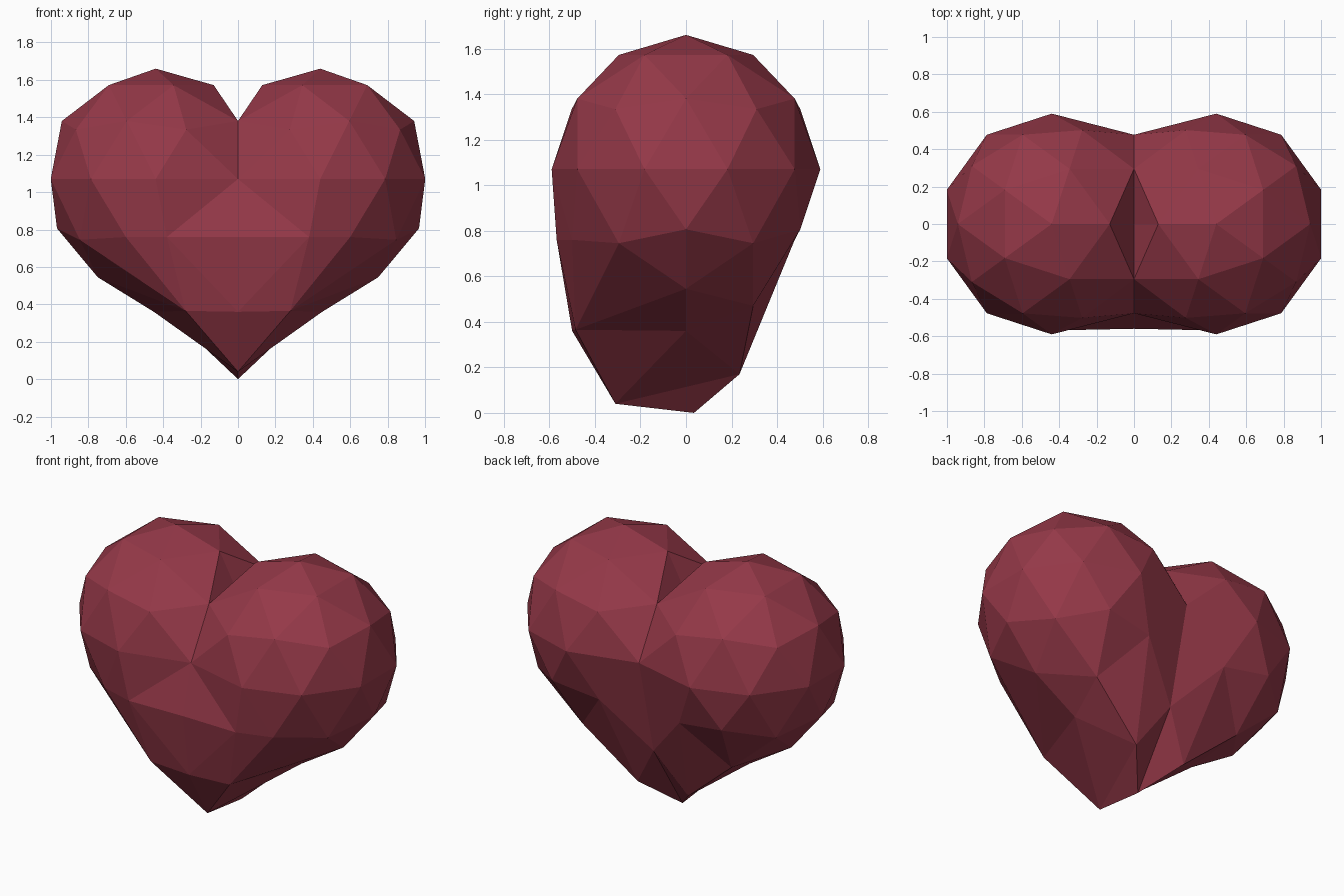
import bpy, bmesh
from mathutils import Vector

if "Cube" in bpy.data.objects:
    bpy.data.objects.remove(bpy.data.objects["Cube"])

R, CX, CZ = 0.59, 0.44, 1.07

# Right lobe: low-poly sphere, flattened against the centre plane
bm = bmesh.new()
bmesh.ops.create_icosphere(bm, subdivisions=2, radius=R)
for v in bm.verts:
    v.co = Vector((CX - v.co.x, v.co.y, CZ + v.co.z))

# Sculpt the lower half: (sphere point) -> (pulled point)
pulls = [
    ((0.44, 0, 0.48), (0.45, 0, 0.36)),
    ((0.75, 0, 0.57), (0.75, 0, 0.545)),
    ((0.54, 0.30, 0.57), (0.53, 0.295, 0.47)),
    ((0.19, 0.18, 0.57), (0.18, 0.235, 0.17)),
    ((0.01, 0.31, 0.81), (0, 0.33, 0.45)),
    ((-0.06, 0, 0.76), (0, 0.035, 0)),
    ((0.85, 0.30, 0.76), (0.846, 0.295, 0.745)),
    ((0.85, -0.30, 0.76), (0.846, -0.295, 0.745)),
    ((0.60, -0.50, 0.81), (0.60, -0.50, 0.76)),
    ((0.54, -0.30, 0.57), (0.28, -0.485, 0.365)),
    ((0.19, -0.18, 0.57), (0, -0.31, 0.04)),
    ((0.01, -0.31, 0.81), (0, -0.56, 0.76)),
    ((0.285, -0.48, 0.76), (0.38, -0.568, 0.76)),
]
found = [min(bm.verts, key=lambda v: (v.co - Vector(a)).length) for a, b in pulls]
for v in bm.verts:
    if v.co.x < 0.1:
        v.co.x = 0
for v, (a, b) in zip(found, pulls):
    v.co = b

# Remove the inner wall, and refill the flat front above the tip
low, tip, seam, side = found[9:13]
old = [f for f in bm.faces if all(v.co.x < 0.001 for v in f.verts)
       or {side, tip} <= set(f.verts)]
bmesh.ops.delete(bm, geom=old, context='FACES')
mid = bm.verts.new((0, -0.50, 0.36))
for tri in ((seam, mid, side), (mid, low, side), (mid, tip, low)):
    bm.faces.new(tri)

# Mirror to the left lobe and weld the seam
geom = bm.verts[:] + bm.edges[:] + bm.faces[:]
copy = bmesh.ops.duplicate(bm, geom=geom)["geom"]
for v in copy:
    if isinstance(v, bmesh.types.BMVert):
        v.co.x = -v.co.x
bmesh.ops.remove_doubles(bm, verts=bm.verts[:], dist=0.002)
loose = [v for v in bm.verts if not v.link_faces]
bmesh.ops.delete(bm, geom=loose, context='VERTS')
bmesh.ops.recalc_face_normals(bm, faces=bm.faces[:])

mesh = bpy.data.meshes.new("heart")
bm.to_mesh(mesh)
bm.free()
heart = bpy.data.objects.new("heart", mesh)
bpy.context.collection.objects.link(heart)

mat = bpy.data.materials.new("dark_red")
mat.diffuse_color = (0.30, 0.04, 0.065, 1)
mat.use_nodes = True
mat.node_tree.nodes["Principled BSDF"].inputs["Base Color"].default_value = mat.diffuse_color
mesh.materials.append(mat)
